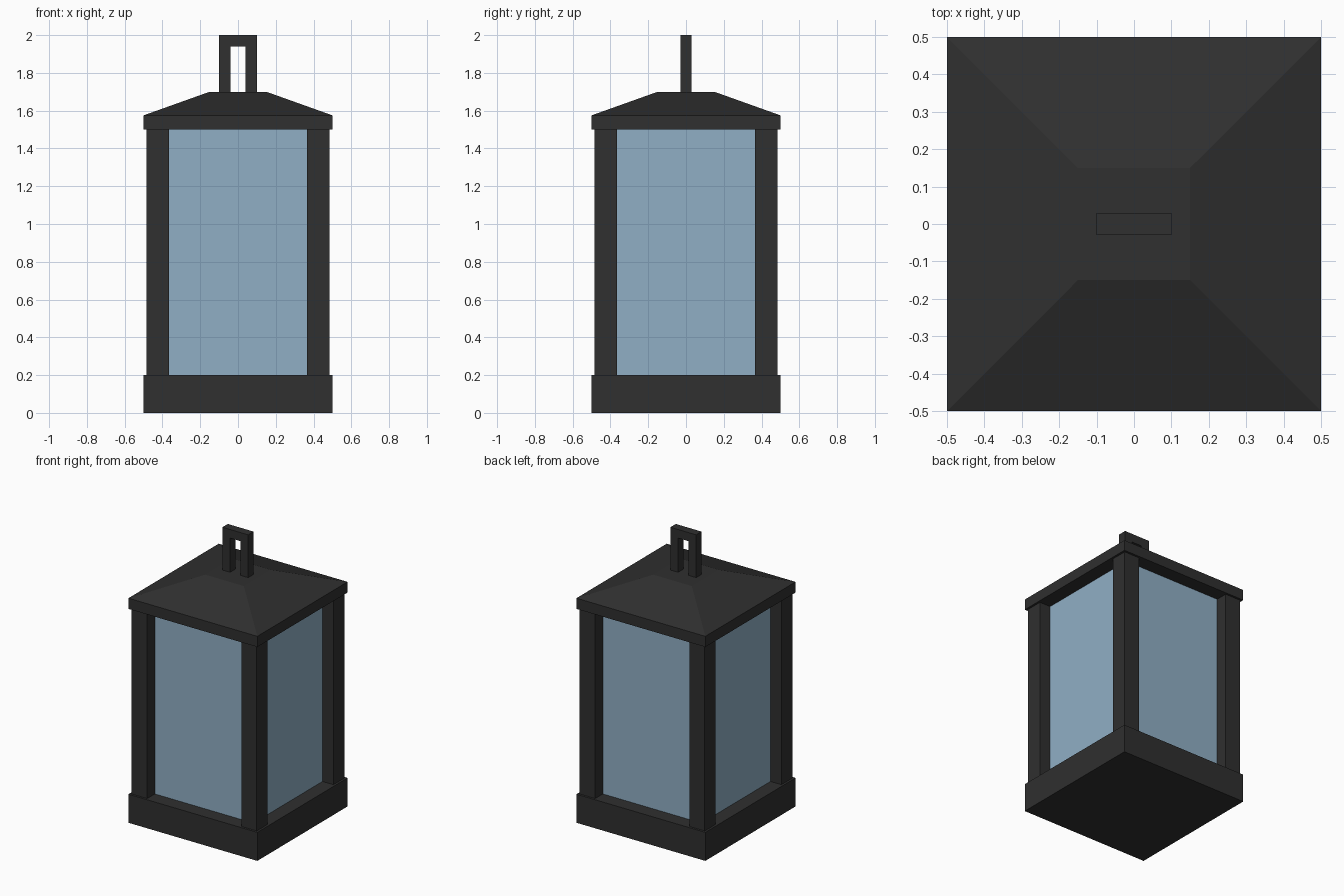
import bpy
import bmesh

cube = bpy.data.objects.get("Cube")
if cube:
    bpy.data.objects.remove(cube, do_unlink=True)


def material(name, colour):
    mat = bpy.data.materials.new(name)
    mat.use_nodes = True
    mat.diffuse_color = colour
    mat.node_tree.nodes["Principled BSDF"].inputs["Base Color"].default_value = colour
    return mat


metal = material("dark_metal", (0.029, 0.029, 0.029, 1))
glass = material("blue_glass", (0.28, 0.43, 0.56, 1))


def finish(name, bm, mat):
    bmesh.ops.recalc_face_normals(bm, faces=bm.faces)
    mesh = bpy.data.meshes.new(name)
    bm.to_mesh(mesh)
    bm.free()
    mesh.materials.append(mat)
    obj = bpy.data.objects.new(name, mesh)
    bpy.context.collection.objects.link(obj)
    return obj


def box(name, x, y, z, mat):
    """Box between the (low, high) limits on each axis."""
    bm = bmesh.new()
    bmesh.ops.create_cube(bm, size=1)
    for v in bm.verts:
        v.co = [lim[1] if c > 0 else lim[0] for c, lim in zip(v.co, (x, y, z))]
    return finish(name, bm, mat)


# Base slab
box("base", (-0.5, 0.5), (-0.5, 0.5), (0, 0.2), metal)

# Four corner posts
inner, outer = 0.365, 0.485
for x_side, sx in (("right", -1), ("left", 1)):
    for y_side, sy in (("front", -1), ("back", 1)):
        box(f"{y_side}_{x_side}_post", sorted((sx * inner, sx * outer)),
            sorted((sy * inner, sy * outer)), (0.2, 1.5), metal)

# Recessed glass body
box("glass_panes", (-0.4, 0.4), (-0.4, 0.4), (0.2, 1.5), glass)

# Roof: square rim with sloping sides up to a flat top
bm = bmesh.new()
rings = []
for half, z in ((0.5, 1.5), (0.5, 1.575), (0.15, 1.7)):
    rings.append([bm.verts.new((half * sx, half * sy, z))
                  for sx, sy in ((-1, -1), (1, -1), (1, 1), (-1, 1))])
for low, high in zip(rings, rings[1:]):
    for i in range(4):
        j = (i + 1) % 4
        bm.faces.new((low[i], low[j], high[j], high[i]))
bm.faces.new(rings[0])
bm.faces.new(rings[-1])
finish("roof", bm, metal)

# Handle: square arch profile extruded through its thickness
bm = bmesh.new()
arch = [(-0.1, 1.7), (-0.1, 2), (0.1, 2), (0.1, 1.7),
        (0.04, 1.7), (0.04, 1.94), (-0.04, 1.94), (-0.04, 1.7)]
face = bm.faces.new([bm.verts.new((x, -0.03, z)) for x, z in arch])
new = bmesh.ops.extrude_face_region(bm, geom=[face], use_keep_orig=True)["geom"]
bmesh.ops.translate(bm, vec=(0, 0.06, 0),
                    verts=[g for g in new if isinstance(g, bmesh.types.BMVert)])
finish("handle", bm, metal)
